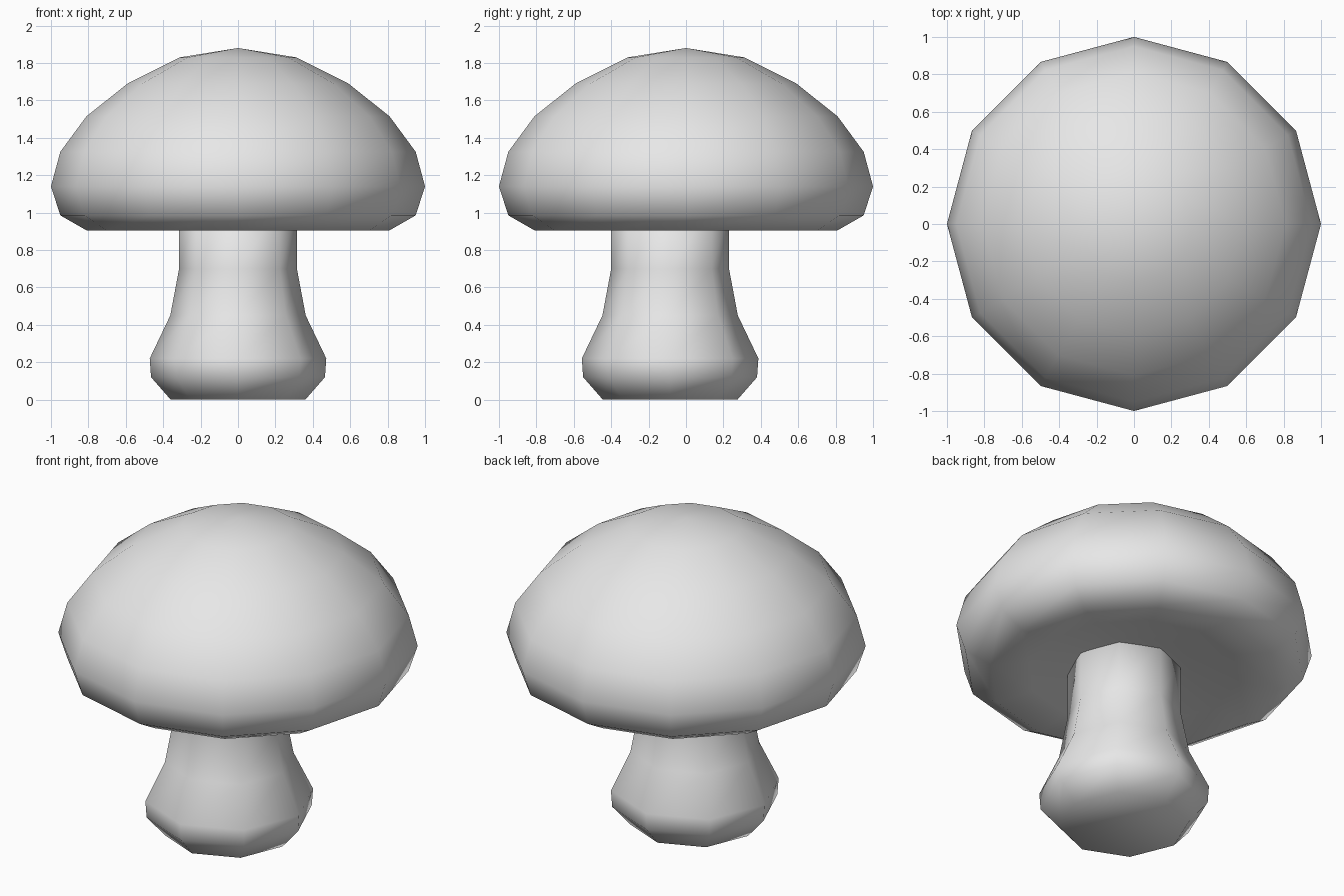
import bpy
import bmesh
from math import cos, sin, tau

cube = bpy.data.objects.get("Cube")
if cube:
    bpy.data.objects.remove(cube, do_unlink=True)

grey = bpy.data.materials.new("plain grey")
grey.use_nodes = True
colour = (0.8, 0.8, 0.8, 1)
grey.diffuse_color = colour
grey.node_tree.nodes["Principled BSDF"].inputs["Base Color"].default_value = colour


def lathe(name, profile, sides, centre_y=0):
    """Turn a bottom-to-top (radius, height) profile; zero radius makes a pole."""
    bm = bmesh.new()
    rings = []
    for r, z in profile:
        count = sides if r else 1
        rings.append([bm.verts.new((r * cos(tau * i / sides),
                                    r * sin(tau * i / sides) + centre_y, z))
                      for i in range(count)])
    for low, high in zip(rings, rings[1:]):
        for i in range(sides):
            j = (i + 1) % sides
            corners = [low[i % len(low)], low[j % len(low)],
                       high[j % len(high)], high[i % len(high)]]
            bm.faces.new(list(dict.fromkeys(corners)))
    # Close open ends with a flat polygon
    for ring in (rings[0], rings[-1]):
        if len(ring) > 1:
            bm.faces.new(ring)
    bmesh.ops.recalc_face_normals(bm, faces=bm.faces)
    for face in bm.faces:
        face.smooth = True
    mesh = bpy.data.meshes.new(name)
    bm.to_mesh(mesh)
    bm.free()
    mesh.materials.append(grey)
    obj = bpy.data.objects.new(name, mesh)
    bpy.context.collection.objects.link(obj)
    return obj


# Domed cap with a slightly hollow underside
lathe("cap", [(0, 1.0), (0.31, 0.985), (0.59, 0.935), (0.81, 0.905),
              (0.95, 0.985), (1.0, 1.14), (0.95, 1.325), (0.81, 1.515),
              (0.59, 1.69), (0.31, 1.83), (0, 1.88)], 12)

# Bulbous stem, set a little towards the front
lathe("stem", [(0.36, 0), (0.465, 0.12), (0.472, 0.22), (0.362, 0.45),
               (0.315, 0.70), (0.315, 1.02)], 8, -0.085)
